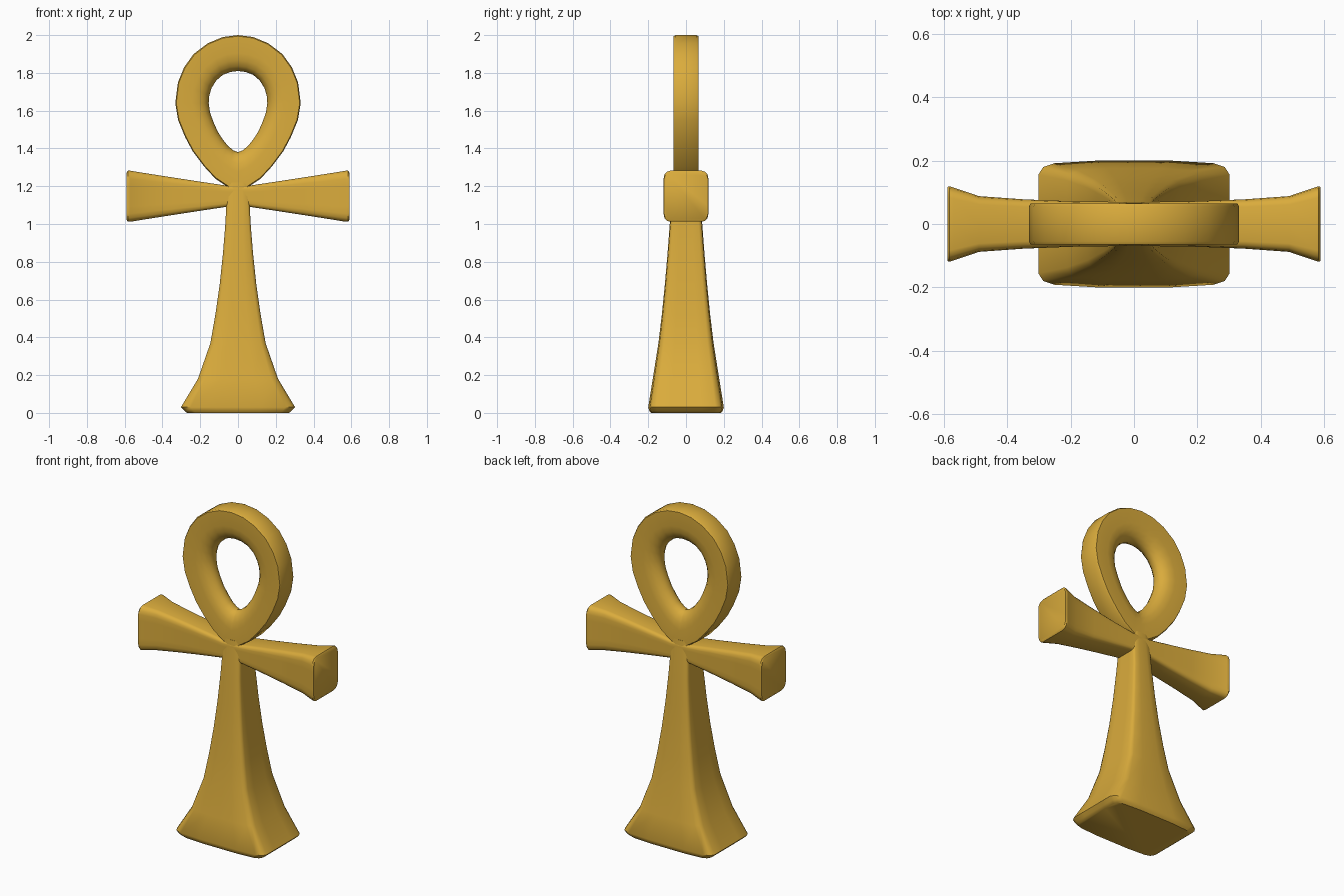
import bpy, bmesh
import math

if "Cube" in bpy.data.objects:
    bpy.data.objects.remove(bpy.data.objects["Cube"])

gold = bpy.data.materials.new("gold")
gold.diffuse_color = (0.70, 0.41, 0.045, 1)
gold.use_nodes = True
gold.node_tree.nodes["Principled BSDF"].inputs["Base Color"].default_value = gold.diffuse_color


def loft(name, rings, closed=False, angle=40):
    """Skin a list of equal-length vertex rings; cap the ends unless closed."""
    bm = bmesh.new()
    rows = [[bm.verts.new(p) for p in ring] for ring in rings]
    n = len(rows[0])
    pairs = list(zip(rows, rows[1:]))
    if closed:
        pairs.append((rows[-1], rows[0]))
    else:
        bm.faces.new(rows[0])
        bm.faces.new(rows[-1])
    for a, b in pairs:
        for i in range(n):
            j = (i + 1) % n
            bm.faces.new((a[i], a[j], b[j], b[i]))
    bmesh.ops.recalc_face_normals(bm, faces=bm.faces)
    mesh = bpy.data.meshes.new(name)
    bm.to_mesh(mesh)
    bm.free()
    mesh.materials.append(gold)
    obj = bpy.data.objects.new(name, mesh)
    bpy.context.collection.objects.link(obj)
    bpy.ops.object.select_all(action='DESELECT')
    obj.select_set(True)
    bpy.context.view_layer.objects.active = obj
    bpy.ops.object.shade_smooth_by_angle(angle=math.radians(angle))
    return obj


def section(a, b, quarter):
    """Mirror a quarter outline (unit size) into a full softened rectangle."""
    q = [(a * u, b * v) for u, v in quarter]
    half = q + [(-u, v) for u, v in q[-2::-1]]
    return half + [(-u, -v) for u, v in half[1:-1]]


# Stem: z, half width, half depth
stem_quarter = [(1, 0), (1, .4), (1, .78), (.95, .9), (.83, .96), (.4, 1), (0, 1)]
stem = [(0.0, .27, .185), (.012, .285, .195), (.03, .302, .2), (.18, .212, .176),
        (.37, .146, .146), (.52, .12, .128), (.68, .097, .112), (.84, .08, .098),
        (1.0, .067, .086), (1.1, .062, .077), (1.22, .055, .066)]
loft("stem", [[(x, y, z) for x, y in section(w, d, stem_quarter)] for z, w, d in stem])

# Crossbar: x, half depth, half height, mirrored to both sides
bar_quarter = [(1, 0), (1, .4), (1, .68), (.96, .85), (.85, .96), (.7, 1), (0, 1)]
arm = [(.06, .07, .056), (.2, .072, .077), (.35, .078, .1), (.49, .088, .122),
       (.57, .115, .135), (.583, .119, .135), (.59, .117, .125)]
bar = [(-x, d, h) for x, d, h in arm[::-1]] + arm
loft("crossbar", [[(x, y, 1.147 + z) for y, z in section(d, h, bar_quarter)]
                  for x, d, h in bar])

# Teardrop loop: matching outer and inner outlines of the right half, from the top
outer = [(0, 2), (.08, 1.99), (.16, 1.957), (.235, 1.9), (.285, 1.83), (.318, 1.75),
         (.332, 1.64), (.317, 1.55), (.28, 1.46), (.24, 1.385), (.18, 1.305),
         (.12, 1.24), (.06, 1.2), (0, 1.17)]
inner = [(0, 1.81), (.04, 1.805), (.08, 1.79), (.115, 1.76), (.14, 1.72), (.152, 1.68),
         (.155, 1.64), (.148, 1.59), (.13, 1.54), (.108, 1.49), (.082, 1.45),
         (.055, 1.415), (.025, 1.39), (0, 1.38)]
# Cross-section: fraction from outer to inner edge, half thickness
profile = [(0, .055), (.03, .065), (.5, .064), (.7, .058), (.86, .044), (.96, .024), (1, .0)]
profile += [(t, -y) for t, y in profile[-2::-1]]
pairs = list(zip(outer, inner))
pairs += [((-o[0], o[1]), (-i[0], i[1])) for o, i in pairs[-2:0:-1]]
loft("loop", [[(o[0] + (i[0] - o[0]) * t, y, o[1] + (i[1] - o[1]) * t)
               for t, y in profile] for o, i in pairs], closed=True)
